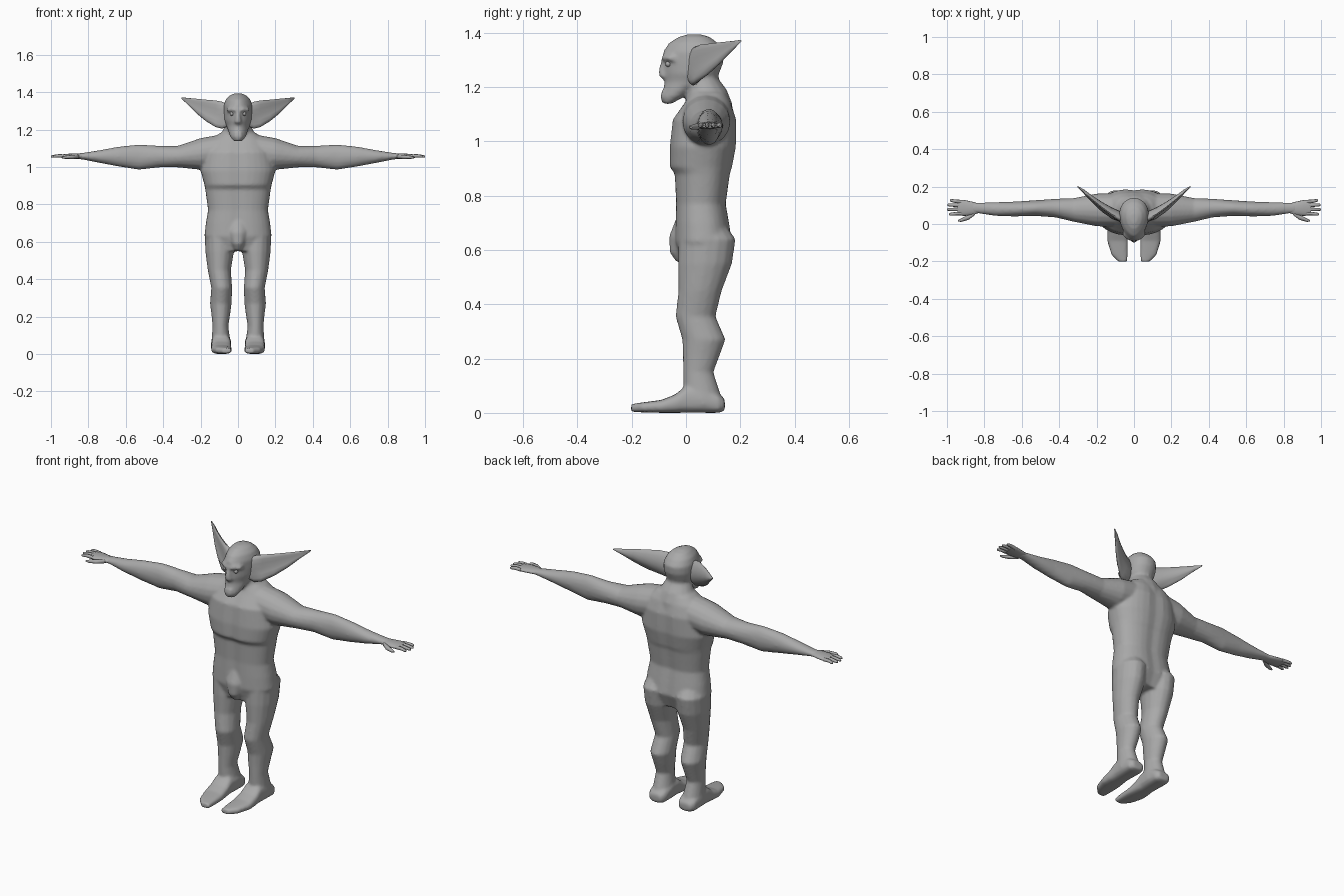
import bpy, bmesh, math

skin = bpy.data.materials.new("grey_skin")
skin.diffuse_color = (0.4, 0.4, 0.4, 1)


def loft(bm, axis, rings, n=16, power=1.0, taper=0.0, groove=0.0, side=1):
    """Closed skin over oval rings (position, centre1, centre2, half1, half2)."""
    loops = []
    for p, c1, c2, r1, r2 in rings:
        loop = []
        for i in range(n):
            t = 2 * math.pi * i / n
            c, s = math.cos(t), math.sin(t)
            u = math.copysign(abs(c) ** power, c)
            v = math.copysign(abs(s) ** power, s)
            a = c1 + r1 * u * (1 + taper * v)
            b = c2 + r2 * v
            if groove:
                b -= math.copysign(groove, v) * math.exp(-(a / 0.035) ** 2)
            co = {"x": (p, a, b), "y": (a, p, b), "z": (a, b, p)}[axis]
            loop.append(bm.verts.new((co[0] * side, co[1], co[2])))
        loops.append(loop)
    faces = [bm.faces.new(loops[0]), bm.faces.new(loops[-1])]
    for k in range(len(loops) - 1):
        for i in range(n):
            j = (i + 1) % n
            faces.append(bm.faces.new((loops[k][i], loops[k][j], loops[k + 1][j], loops[k + 1][i])))
    bmesh.ops.recalc_face_normals(bm, faces=faces)


def finish(bm, name, angle=60):
    me = bpy.data.meshes.new(name)
    bm.to_mesh(me)
    bm.free()
    ob = bpy.data.objects.new(name, me)
    bpy.context.collection.objects.link(ob)
    me.materials.append(skin)
    bpy.ops.object.select_all(action="DESELECT")
    ob.select_set(True)
    bpy.context.view_layer.objects.active = ob
    bpy.ops.object.shade_smooth_by_angle(angle=math.radians(angle))
    return ob


body = bmesh.new()
# torso: z, x, y, half width, half depth
loft(body, "z", [
    (0.55, 0, 0.06, 0.13, 0.08), (0.63, 0, 0.065, 0.18, 0.108),
    (0.70, 0, 0.06, 0.172, 0.102), (0.77, 0, 0.055, 0.16, 0.095),
    (0.88, 0, 0.06, 0.175, 0.105), (0.905, 0, 0.055, 0.18, 0.118),
    (0.98, 0, 0.062, 0.2, 0.125), (1.08, 0, 0.068, 0.185, 0.12),
    (1.14, 0, 0.08, 0.15, 0.09), (1.18, 0, 0.08, 0.1, 0.07)],
    n=32, power=0.85, groove=0.008)
# neck
loft(body, "z", [(1.05, 0, 0.09, 0.15, 0.09), (1.14, 0, 0.085, 0.13, 0.085),
                 (1.19, 0, 0.075, 0.085, 0.075), (1.23, 0, 0.06, 0.065, 0.06),
                 (1.29, 0, 0.06, 0.06, 0.06)])
# head with narrowed face
loft(body, "z", [
    (1.138, 0, -0.07, 0.024, 0.016), (1.165, 0, -0.05, 0.042, 0.045),
    (1.195, 0, -0.025, 0.052, 0.058), (1.22, 0, 0.01, 0.062, 0.088),
    (1.25, 0, 0.02, 0.074, 0.102), (1.29, 0, 0.028, 0.078, 0.11),
    (1.33, 0, 0.028, 0.077, 0.112), (1.362, 0, 0.027, 0.064, 0.09),
    (1.384, 0, 0.03, 0.042, 0.058), (1.394, 0, 0.03, 0.018, 0.024)],
    n=24, taper=0.2)
# groin bulge
loft(body, "z", [(0.555, 0, -0.015, 0.02, 0.02), (0.59, 0, -0.025, 0.035, 0.035),
                 (0.65, 0, -0.02, 0.05, 0.042), (0.72, 0, 0.0, 0.05, 0.035)])
for s in (1, -1):
    # arm
    loft(body, "x", [
        (0.06, 0.075, 1.09, 0.09, 0.09), (0.2, 0.075, 1.07, 0.088, 0.085),
        (0.32, 0.075, 1.056, 0.064, 0.058), (0.42, 0.085, 1.056, 0.05, 0.058),
        (0.53, 0.085, 1.053, 0.042, 0.068), (0.64, 0.08, 1.056, 0.04, 0.053),
        (0.74, 0.08, 1.056, 0.037, 0.034), (0.83, 0.085, 1.058, 0.029, 0.018),
        (0.87, 0.085, 1.058, 0.029, 0.014)], side=s)
    # leg
    loft(body, "z", [
        (0.03, 0.09, 0.065, 0.055, 0.075), (0.15, 0.094, 0.045, 0.042, 0.056),
        (0.21, 0.092, 0.056, 0.05, 0.068), (0.27, 0.092, 0.066, 0.058, 0.08),
        (0.355, 0.087, 0.035, 0.056, 0.074), (0.45, 0.1, 0.052, 0.062, 0.08),
        (0.55, 0.098, 0.07, 0.077, 0.1), (0.64, 0.098, 0.078, 0.08, 0.105),
        (0.7, 0.09, 0.07, 0.06, 0.07)], side=s)
    # foot
    loft(body, "y", [
        (-0.202, 0.06, 0.018, 0.024, 0.014), (-0.165, 0.077, 0.02, 0.044, 0.018),
        (-0.09, 0.088, 0.024, 0.056, 0.024), (-0.04, 0.09, 0.034, 0.054, 0.034),
        (0.0, 0.09, 0.05, 0.052, 0.05), (0.06, 0.09, 0.05, 0.055, 0.05),
        (0.12, 0.09, 0.035, 0.05, 0.035), (0.143, 0.09, 0.03, 0.035, 0.022)],
        power=0.7, side=s)
    # brow, cheek and nostril bulges
    loft(body, "x", [(0.0, -0.078, 1.305, 0.012, 0.01), (0.03, -0.076, 1.308, 0.014, 0.011),
                     (0.06, -0.05, 1.305, 0.014, 0.01)], n=8, side=s)
# nose
loft(body, "z", [(1.225, 0, -0.074, 0.01, 0.008), (1.24, 0, -0.082, 0.021, 0.018),
                 (1.262, 0, -0.084, 0.015, 0.018), (1.305, 0, -0.078, 0.01, 0.012)], n=10)
# lips
for z, y in ((1.18, -0.079), (1.163, -0.083)):
    loft(body, "x", [(-0.034, y + 0.02, z - 0.003, 0.006, 0.004), (-0.018, y, z, 0.012, 0.007),
                     (0.018, y, z, 0.012, 0.007), (0.034, y + 0.02, z - 0.003, 0.006, 0.004)], n=10)
ob = finish(body, "body")
# fuse the limbs, torso and head into one soft skin
rm = ob.modifiers.new("fuse", "REMESH")
rm.mode = "VOXEL"
rm.voxel_size = 0.008
rm.use_smooth_shade = True
sm = ob.modifiers.new("soften", "SMOOTH")
sm.factor = 0.5
sm.iterations = 4

for s, tag in ((1, "left"), (-1, "right")):
    # hand: palm, four fingers, thumb
    hand = bmesh.new()
    loft(hand, "x", [(0.82, 0.085, 1.058, 0.022, 0.013), (0.86, 0.083, 1.058, 0.035, 0.014),
                     (0.91, 0.086, 1.058, 0.043, 0.013), (0.945, 0.088, 1.058, 0.04, 0.009)], side=s)
    for y0, y1, tip in ((0.119, 0.126, 0.985), (0.099, 0.102, 0.998),
                        (0.078, 0.078, 1.0), (0.057, 0.052, 0.99)):
        loft(hand, "x", [(0.925, y0, 1.058, 0.01, 0.01), (0.96, (y0 + y1) / 2, 1.06, 0.009, 0.009),
                         (tip - 0.008, y1, 1.057, 0.008, 0.007), (tip, y1, 1.056, 0.004, 0.004)],
             n=8, side=s)
    loft(hand, "x", [(0.85, 0.06, 1.056, 0.012, 0.01), (0.885, 0.036, 1.054, 0.014, 0.011),
                     (0.925, 0.02, 1.052, 0.009, 0.008), (0.94, 0.018, 1.051, 0.004, 0.004)],
         n=8, side=s)
    finish(hand, tag + "_hand")

    # ear: swept-back blade, rings are x, y, z, half thickness, half height
    ear = bmesh.new()
    loft(ear, "x", [(0.05, 0.025, 1.275, 0.03, 0.055), (0.085, 0.045, 1.277, 0.028, 0.072),
                    (0.12, 0.065, 1.285, 0.024, 0.071), (0.17, 0.098, 1.302, 0.02, 0.058),
                    (0.22, 0.135, 1.325, 0.015, 0.04), (0.265, 0.172, 1.35, 0.011, 0.019),
                    (0.302, 0.2, 1.369, 0.004, 0.004)], side=s)
    # hollow the front of the blade and lean its lower edge forward
    for v in ear.verts:
        x = abs(v.co.x)
        mid = 1.277 + max(0, x - 0.085) * 0.42
        half = 0.075 * max(0.05, min(1, (0.31 - x) / 0.2))
        h = max(-1, min(1, (v.co.z - mid) / half))
        v.co.y -= 0.03 * h * h * min(1, x / 0.12) * (half / 0.075) * (1 if h < 0 else 0.5)
    finish(ear, tag + "_ear")

    # eye
    eye = bmesh.new()
    bmesh.ops.create_uvsphere(eye, u_segments=12, v_segments=8, radius=0.011)
    bmesh.ops.translate(eye, verts=eye.verts, vec=(0.033 * s, -0.065, 1.285))
    finish(eye, tag + "_eye")
